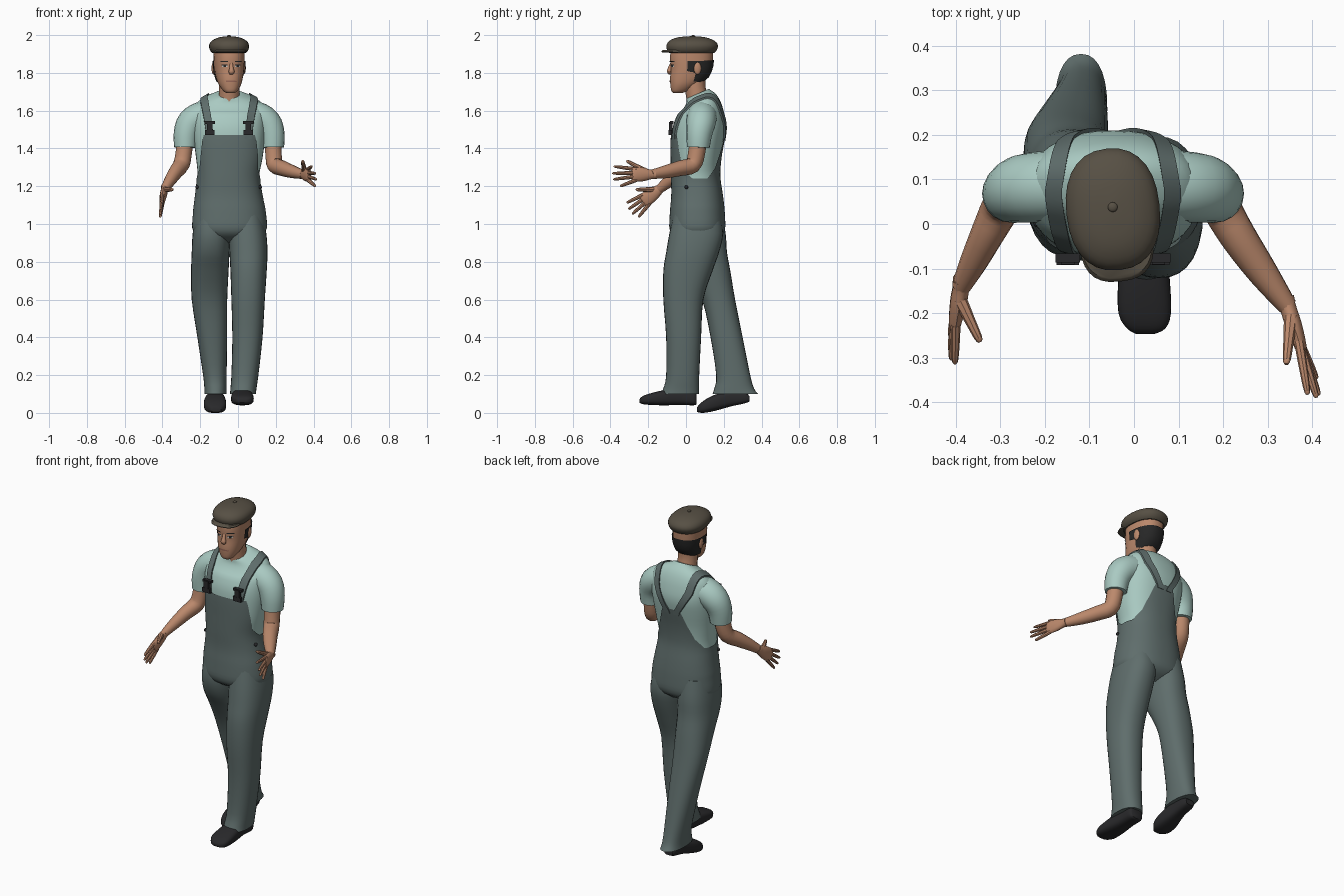
import bpy, bmesh, math
from mathutils import Vector, Matrix
from mathutils.bvhtree import BVHTree

if "Cube" in bpy.data.objects:
    bpy.data.objects.remove(bpy.data.objects["Cube"])

CX = -.047  # body centre line


def material(name, r, g, b):
    m = bpy.data.materials.new(name)
    m.use_nodes = True
    m.diffuse_color = (r, g, b, 1)
    bsdf = m.node_tree.nodes["Principled BSDF"]
    bsdf.inputs["Base Color"].default_value = (r, g, b, 1)
    bsdf.inputs["Roughness"].default_value = .8
    return m


DENIM = material("grey green denim", .115, .155, .15)
SHIRT = material("pale mint cotton", .4, .59, .54)
SKIN = material("skin", .5, .25, .15)
TWEED = material("brown tweed", .095, .08, .058)
LEATHER = material("black leather", .022, .022, .024)
HAIR = material("dark hair", .02, .02, .02)
WHITE = material("eye white", .6, .58, .55)
LIP = material("lip", .32, .14, .1)


def make(name, mat, rings, closed=True, caps=True):
    """Skin a list of equally long point rings into one smooth object."""
    bm = bmesh.new()
    grid = [[bm.verts.new(p) for p in ring] for ring in rings]
    n = len(grid[0])
    for low, high in zip(grid, grid[1:]):
        for i in range(n if closed else n - 1):
            j = (i + 1) % n
            bm.faces.new((low[i], low[j], high[j], high[i]))
    if closed and caps:
        bm.faces.new(grid[0])
        bm.faces.new(grid[-1])
    bmesh.ops.recalc_face_normals(bm, faces=bm.faces)
    me = bpy.data.meshes.new(name)
    bm.to_mesh(me)
    bm.free()
    me.materials.append(mat)
    me.shade_smooth()
    me.set_sharp_from_angle(angle=math.radians(42))
    ob = bpy.data.objects.new(name, me)
    bpy.context.collection.objects.link(ob)
    return ob


def spline(rows, k=3):
    """Smoothly resample rows of numbers."""
    out = []
    for i in range(len(rows) - 1):
        quad = [rows[min(max(j, 0), len(rows) - 1)] for j in range(i - 1, i + 3)]
        for s in range(k):
            t = s / k
            out.append(tuple(b + t / 2 * (c - a + t * (2 * a - 5 * b + 4 * c - d + t * (3 * (b - c) + d - a)))
                             for a, b, c, d in zip(*quad)))
    return out + [tuple(rows[-1])]


def lerp_keys(keys, v):
    """Piecewise linear lookup; each key starts with its position."""
    if v <= keys[0][0]:
        return keys[0]
    for p, q in zip(keys, keys[1:]):
        if v <= q[0]:
            f = (v - p[0]) / (q[0] - p[0])
            return tuple(a + (b - a) * f for a, b in zip(p, q))
    return keys[-1]


def outline(row, deg, n=2.3, grow=0, tilt=0):
    """Point on a rounded section given as height and four bounds; zero degrees is the front."""
    h, x0, x1, y0, y1 = row
    s, c = math.sin(math.radians(deg)), math.cos(math.radians(deg))
    dx = ((x1 - x0) / 2 + grow) * math.copysign(abs(s) ** (2 / n), s)
    dy = -((y1 - y0) / 2 + grow) * math.copysign(abs(c) ** (2 / n), c)
    return Vector(((x0 + x1) / 2 + dx, (y0 + y1) / 2 + dy, h + dy * tilt * max(0, h - 1.58)))


def stack(name, mat, rows, n=2.3, seg=28, tilt=0, along_y=False):
    rings = [[outline(r, 360 * i / seg, n, 0, tilt) for i in range(seg)] for r in spline(rows)]
    if along_y:
        rings = [[p.xzy for p in ring] for ring in rings]
    return make(name, mat, rings)


def patch(name, mat, rows, a0, a1, low, high, grow, n=2.3, seg=12, levels=4, tilt=0):
    """Sheet lying on a stacked surface, between two heights that depend on the angle."""
    dense, full, rings = spline(rows), a1 - a0 == 360, []
    for j in range(levels + 1):
        ring = []
        for i in range(seg if full else seg + 1):
            a = a0 + (a1 - a0) * i / seg
            side = a if a <= 180 else 360 - a
            lo, hi = lerp_keys(low, side)[1], lerp_keys(high, side)[1]
            ring.append(outline(lerp_keys(dense, lo + (hi - lo) * j / levels), a, n, grow, tilt))
        rings.append(ring)
    return make(name, mat, rings, full, False)


def tube(name, mat, rows, ref=(1, 0, 0), seg=14):
    """Loft along a path; each row is a point and two radii."""
    rows = spline(rows)
    pts, rings = [Vector(r[:3]) for r in rows], []
    for i, (p, r) in enumerate(zip(pts, rows)):
        t = (pts[min(i + 1, len(pts) - 1)] - pts[max(i - 1, 0)]).normalized()
        u = Vector(ref).cross(t).normalized()
        v = t.cross(u)
        rings.append([p + u * r[3] * math.cos(w) + v * r[4] * math.sin(w)
                      for w in (math.tau * k / seg for k in range(seg))])
    return make(name, mat, rings)


def ball(name, mat, loc, rx, ry, rz):
    rows = [(loc[0], loc[1], loc[2] + rz * math.cos(w), max(.0005, ry * math.sin(w)), max(.0005, rx * math.sin(w)))
            for w in (math.pi * k / 6 for k in range(7))]
    return tube(name, mat, rows)


def box(name, mat, loc, sx, sy, sz):
    return make(name, mat, [[Vector(loc) + Vector((a * sx, b * sy, c * sz)) / 2
                             for a, b in ((-1, -1), (1, -1), (1, 1), (-1, 1))] for c in (-1, 1)])


# Torso: shirt, with overalls as a sheet over it
TORSO = [(.9, -.1, .005, .01, .12), (.95, -.225, .135, -.075, .195), (1.05, -.233, .143, -.08, .2),
         (1.15, -.222, .125, -.072, .19), (1.25, -.213, .112, -.074, .176), (1.35, -.222, .13, -.075, .182),
         (1.45, -.235, .143, -.075, .2), (1.52, -.24, .147, -.068, .21), (1.58, -.24, .147, -.045, .203),
         (1.63, -.225, .132, -.015, .182), (1.665, -.18, .088, .002, .155), (1.69, -.108, .014, .005, .12)]
shirt = stack("shirt_body", SHIRT, TORSO[3:], tilt=4, seg=40)
patch("overalls_body", DENIM, TORSO, 0, 360, [(0, .9)],
      [(0, 1.47), (42, 1.47), (50, 1.39), (62, 1.29), (85, 1.24), (115, 1.24), (140, 1.3), (155, 1.38),
       (166, 1.47), (180, 1.47)], .006, seg=80, levels=26, tilt=4)

# Trouser legs
stack("left_trouser_leg", DENIM,
      [(1.06, -.045, .13, -.065, .18), (.95, -.05, .15, -.088, .197), (.85, -.045, .156, -.105, .175),
       (.75, -.04, .152, -.12, .14), (.6, -.035, .142, -.12, .092), (.4, -.03, .13, -.105, .08),
       (.2, -.035, .108, -.105, .07), (.13, -.04, .098, -.12, .07), (.1, -.042, .095, -.135, .07)])
stack("right_trouser_leg", DENIM,
      [(1.06, -.225, -.045, -.06, .19), (.95, -.24, -.04, -.075, .21), (.85, -.245, -.045, -.05, .217),
       (.75, -.248, -.05, .01, .235), (.6, -.245, -.057, .085, .26), (.4, -.215, -.058, .13, .3),
       (.2, -.185, -.06, .16, .34), (.13, -.178, -.06, .15, .36), (.1, -.178, -.06, .14, .382)])

# Shoes, heel to toe
stack("left_shoe", LEATHER,
      [(.055, -.005, .06, .045, .1), (.04, -.02, .07, .04, .12), (-.03, -.025, .07, .042, .13),
       (-.12, -.035, .08, .04, .12), (-.2, -.035, .083, .043, .1), (-.235, -.015, .07, .048, .085),
       (-.247, .005, .045, .055, .07)], n=3, along_y=True)
stack("right_shoe", LEATHER,
      [(.335, -.145, -.09, .06, .09), (.31, -.155, -.083, .05, .11), (.24, -.16, -.078, .035, .12),
       (.15, -.18, -.064, .01, .095), (.09, -.175, -.066, 0, .062), (.058, -.145, -.09, .005, .03)],
      n=3, along_y=True)

# Sleeves
sleeves = []
for name, s in (("left", 1), ("right", -1)):
    path = [(.06, .09, 1.575, .08), (.14, .085, 1.57, .08), (.2, .08, 1.535, .077),
            (.226, .07, 1.475, .068), (.231, .065, 1.405, .06)]
    sleeves.append(tube(name + "_sleeve", SHIRT, [(CX + s * x, y, z, r, r) for x, y, z, r in path], (0, 1, 0), 20))

# Shoulder straps, draped over the shirt
verts, polys = [], []
for ob in [shirt] + sleeves:
    base = len(verts)
    verts += [v.co.copy() for v in ob.data.vertices]
    polys += [[base + i for i in p.vertices] for p in ob.data.polygons]
surface = BVHTree.FromPolygons(verts, polys)
DRIFT = [(0, .1), (45, .115), (90, .135), (135, .105), (180, .035), (200, .02)]
for name, s in (("left", 1), ("right", -1)):
    rings = []
    for deg in range(-4, 192, 6):
        out = Vector((0, -math.cos(math.radians(deg)), math.sin(math.radians(deg))))
        ring = []
        for edge in (-.019, .019):
            core = Vector((CX + s * (lerp_keys(DRIFT, deg)[1] + edge), .07, 1.46))
            hit = surface.ray_cast(core + out * .5, -out)[0] or core + out * .12
            ring.append((hit - out * .006, hit + out * .01))
        rings.append([ring[0][0], ring[0][1], ring[1][1], ring[1][0]])
    make(name + "_strap", DENIM, rings)
    # Buckle and side button
    x = CX + s * .102
    box(name + "_buckle_bar", LEATHER, (x, -.076, 1.537), .055, .02, .014)
    box(name + "_buckle_plate", LEATHER, (x, -.081, 1.51), .03, .02, .06)
    box(name + "_buckle_clip", LEATHER, (x, -.083, 1.485), .05, .018, .026)
    ball(name + "_hip_button", LEATHER, outline(lerp_keys(TORSO, 1.195), s * 70, grow=.007), .01, .01, .01)


# Arms and hands
def hand(name, wrist, knuckle, tips, thumb):
    w, k = Vector(wrist), Vector(knuckle)
    d = (k - w).normalized()
    up = d.cross(Vector((1, 0, 0))).normalized()
    tube(name + "_palm", SKIN, [(*(w - d * .02), .024, .022), (*w, .025, .019), (*(w + d * .045), .036, .019),
                                (*k, .038, .014), (*(k + d * .012), .03, .008)])
    for i, tip in enumerate(tips):
        a, b = k + up * (.028 - .019 * i) - d * .012, Vector(tip)
        m = a.lerp(b, .55)
        tube(f"{name}_finger_{i + 1}", SKIN, [(*a, .011, .011), (*m, .0095, .0095), (*a.lerp(b, .92), .007, .007),
                                              (*b, .003, .003)], seg=8)
    a, b = w + d * .025 + up * .015, Vector(thumb)
    tube(name + "_thumb", SKIN, [(*a, .016, .016), (*a.lerp(b, .5), .012, .012), (*a.lerp(b, .9), .009, .009),
                                 (*b, .004, .004)], seg=8)


tube("left_arm", SKIN, [(.183, .065, 1.45, .046, .046), (.188, .055, 1.37, .045, .044), (.197, .035, 1.312, .043, .044),
                        (.235, -.03, 1.295, .041, .041), (.29, -.11, 1.276, .034, .034), (.345, -.185, 1.262, .024, .022)])
tube("right_arm", SKIN, [(-.28, .065, 1.45, .046, .046), (-.288, .055, 1.37, .045, .044), (-.3, .035, 1.315, .043, .044),
                         (-.328, -.02, 1.278, .041, .038), (-.36, -.085, 1.23, .033, .031),
                         (-.388, -.14, 1.185, .024, .022)])
hand("left_hand", (.345, -.185, 1.262), (.374, -.275, 1.262),
     [(.39, -.383, 1.305), (.41, -.39, 1.268), (.415, -.385, 1.236), (.41, -.348, 1.2)], (.342, -.315, 1.335))
hand("right_hand", (-.388, -.14, 1.185), (-.402, -.22, 1.125),
     [(-.402, -.314, 1.112), (-.41, -.305, 1.078), (-.412, -.285, 1.052), (-.412, -.252, 1.036)], (-.345, -.265, 1.182))

# Neck and head
tube("neck", SKIN, [(CX, .07, 1.6, .062, .064), (CX, .058, 1.67, .056, .056), (CX, .048, 1.73, .055, .055),
                    (CX, .05, 1.79, .055, .055)])
HEAD = [(1.694, -.07, -.024, -.068, -.02), (1.705, -.085, -.009, -.078, .01), (1.735, -.104, .01, -.083, .06),
        (1.77, -.116, .022, -.085, .11), (1.82, -.125, .031, -.081, .135), (1.88, -.128, .034, -.085, .143),
        (1.93, -.125, .031, -.075, .14), (1.96, -.09, -.004, -.03, .09)]
head = [stack("head", SKIN, HEAD)]
head.append(patch("hair", HAIR, HEAD, 78, 282, [(78, 1.81), (98, 1.8), (104, 1.755), (180, 1.745)],
                  [(78, 1.862), (180, 1.868)], .006, seg=30))
head.append(tube("nose", SKIN, [(CX, -.078, 1.852, .006, .008), (CX, -.086, 1.825, .01, .011),
                                (CX, -.09, 1.806, .012, .016), (CX, -.083, 1.794, .006, .01)], seg=10))
head.append(patch("mouth", LIP, HEAD, -22, 22, [(0, 1.752)], [(0, 1.761), (22, 1.757)], .003))
for name, s in (("left", 1), ("right", -1)):
    def feature(part, mat, a, b, z0, z1, grow):
        head.append(patch(f"{name}_{part}", mat, HEAD, min(a * s, b * s), max(a * s, b * s),
                          [(0, z0)], [(0, z1)], grow, levels=2))
    feature("eye", WHITE, 12, 33, 1.831, 1.84, .002)
    feature("iris", HAIR, 17, 27, 1.83, 1.841, .003)
    feature("eyelid_line", HAIR, 11, 34, 1.84, 1.844, .003)
    feature("brow", HAIR, 10, 38, 1.857, 1.863, .004)
    head.append(ball(name + "_ear", SKIN, (CX + s * .081, .052, 1.825), .01, .02, .033))

# Flat cap with brim and button
head.append(stack("cap_crown", TWEED,
                  [(1.905, -.135, .041, -.088, .15), (1.92, -.147, .053, -.1, .163), (1.945, -.152, .058, -.104, .17),
                   (1.97, -.138, .044, -.088, .152), (1.988, -.1, .006, -.045, .105), (1.994, -.055, -.039, .02, .05)]))
head.append(stack("cap_brim", TWEED, [(1.909, -.128, .034, -.126, .05), (1.914, -.13, .036, -.13, .05),
                                      (1.922, -.126, .032, -.122, .05)], n=2.6))
head.append(ball("cap_button", TWEED, (CX, .038, 1.994), .011, .011, .006))

# Turn the head slightly to its left
pivot = Matrix.Translation((CX, .03, 0))
for ob in head:
    ob.data.transform(pivot @ Matrix.Rotation(math.radians(6), 4, 'Z') @ pivot.inverted())
